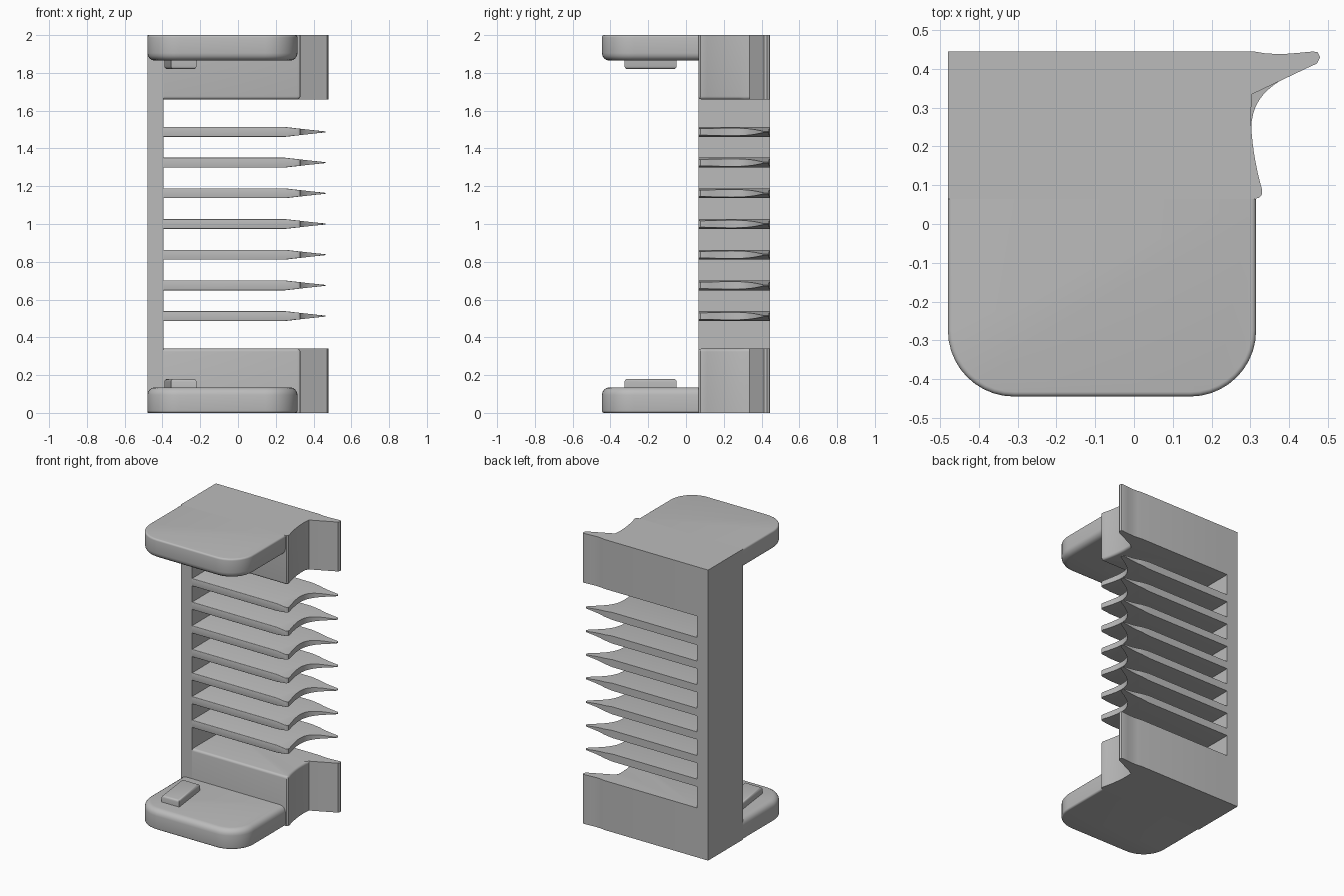
import bpy, bmesh, math
from mathutils import Vector

cube = bpy.data.objects.get("Cube")
if cube:
    bpy.data.objects.remove(cube, do_unlink=True)

grey = bpy.data.materials.new("plain_grey")
grey.use_nodes = True
colour = (0.5, 0.5, 0.5, 1)
grey.diffuse_color = colour
grey.node_tree.nodes["Principled BSDF"].inputs["Base Color"].default_value = colour

LEFT, RIGHT, FRONT, BACK = -0.48, 0.315, 0.065, 0.445
SPINE = -0.395


def prism(outline, z0, z1):
    """Extrude a flat outline between two heights."""
    bm = bmesh.new()
    face = bm.faces.new([bm.verts.new((x, y, z0)) for x, y in outline])
    new = bmesh.ops.extrude_face_region(bm, geom=[face])["geom"]
    for v in new:
        if isinstance(v, bmesh.types.BMVert):
            v.co.z = z1
    bmesh.ops.recalc_face_normals(bm, faces=bm.faces)
    return bm


def bevel(bm, rule, size, segments=4):
    """Round the edges whose two ends satisfy the rule."""
    edges = [e for e in bm.edges if all(rule(v.co) for v in e.verts)]
    bmesh.ops.bevel(bm, geom=edges, offset=size, segments=segments,
                    profile=0.5, affect='EDGES', clamp_overlap=True)


def finish(bm, name, flip=False):
    if flip:
        for v in bm.verts:
            v.co.z = 2 - v.co.z
    bmesh.ops.recalc_face_normals(bm, faces=bm.faces)
    mesh = bpy.data.meshes.new(name)
    bm.to_mesh(mesh)
    bm.free()
    mesh.materials.append(grey)
    ob = bpy.data.objects.new(name, mesh)
    bpy.context.collection.objects.link(ob)
    bpy.ops.object.select_all(action='DESELECT')
    ob.select_set(True)
    bpy.context.view_layer.objects.active = ob
    bpy.ops.object.shade_smooth_by_angle(angle=math.radians(32))
    return ob


def arc(cx, cy, r, a0, a1, n=10):
    angles = [math.radians(a0 + (a1 - a0) * i / n) for i in range(n + 1)]
    return [(cx + r * math.cos(a), cy + r * math.sin(a)) for a in angles]


def bezier(a, b, c, d, n=10):
    pts = []
    for i in range(n + 1):
        t = i / n
        s = 1 - t
        p = (Vector(a) * s**3 + Vector(b) * 3 * s * s * t
             + Vector(c) * 3 * s * t * t + Vector(d) * t**3)
        pts.append((p.x, p.y))
    return pts


# Shared curves: rounded lip and the hollow behind it
lip = [(0.312, FRONT), (0.323, 0.068), (0.33, 0.076), (0.33, 0.09)]
tip = [(0.45, 0.404), (0.472, 0.414), (0.48, 0.43), (0.474, 0.443), (0.462, BACK)]
groove = [(0.42, 0.441), (0.38, 0.438), (0.34, 0.44), (0.31, BACK)]

# Upright spine
finish(prism([(LEFT, FRONT), (SPINE, FRONT), (SPINE, BACK), (LEFT, BACK)], 0, 2), "spine")

# End blocks, plates and locating tabs, mirrored top and bottom
hollow = bezier((0.33, 0.09), (0.31, 0.16), (0.295, 0.25), (0.305, 0.335))
block_outline = [(SPINE, FRONT)] + lip + hollow[1:] + tip + groove + [(SPINE, BACK)]
plate_outline = ([(LEFT, FRONT)] + arc(LEFT + 0.17, -0.275, 0.17, 180, 270)
                 + arc(RIGHT - 0.17, -0.275, 0.17, 270, 360) + [(RIGHT, FRONT)])
tab_outline = [(-0.355, -0.325), (-0.22, -0.325), (-0.255, -0.05), (-0.39, -0.05)]

for end, flip in (("lower", False), ("upper", True)):
    bm = prism(block_outline, 0, 0.34)
    bevel(bm, lambda c: c.z > 0.3 and c.y < 0.34, 0.028)
    finish(bm, end + "_block", flip)

    bm = prism(plate_outline, 0, 0.135)
    # Skip the joint edge, where both ends lie on the block
    for level, size in ((0.135, 0.04), (0, 0.012)):
        edges = [e for e in bm.edges
                 if all(abs(v.co.z - level) < 1e-4 for v in e.verts)
                 and any(v.co.y < FRONT - 0.01 for v in e.verts)]
        bmesh.ops.bevel(bm, geom=edges, offset=size, segments=4,
                        profile=0.5, affect='EDGES')
    finish(bm, end + "_plate", flip)

    bm = prism(tab_outline, 0.12, 0.18)
    bevel(bm, lambda c: c.z > 0.17, 0.015, 3)
    finish(bm, end + "_tab", flip)

# Seven fins that thin out towards the pointed side
curve = bezier((0.33, 0.09), (0.27, 0.3), (0.305, 0.34), (0.455, 0.412), 16)
fin_outline = [(SPINE, FRONT)] + lip + curve[1:] + [(0.462, 0.428), (0.455, 0.44)] + groove[1:] + [(SPINE, BACK)]
HALF = 0.026


def thickness(x):
    if x < 0.25:
        return 1
    if x < 0.33:
        return 1 - 0.35 * (x - 0.25) / 0.08
    return max(0.1, 0.65 - 0.55 * (x - 0.33) / 0.125)


for i in range(7):
    z = 1 + (i - 3) * 0.1625
    bm = prism(fin_outline, -HALF, HALF)
    for side in (1, -1):
        bevel(bm, lambda c: c.z * side > HALF - 1e-4 and c.y < FRONT + 1e-3, 0.012, 3)
    for cut in (0.25, 0.33):
        bmesh.ops.bisect_plane(bm, geom=bm.verts[:] + bm.edges[:] + bm.faces[:],
                               plane_co=(cut, 0, 0), plane_no=(1, 0, 0))
    for v in bm.verts:
        v.co.z = z + v.co.z * thickness(v.co.x)
    finish(bm, f"fin_{i + 1}")
